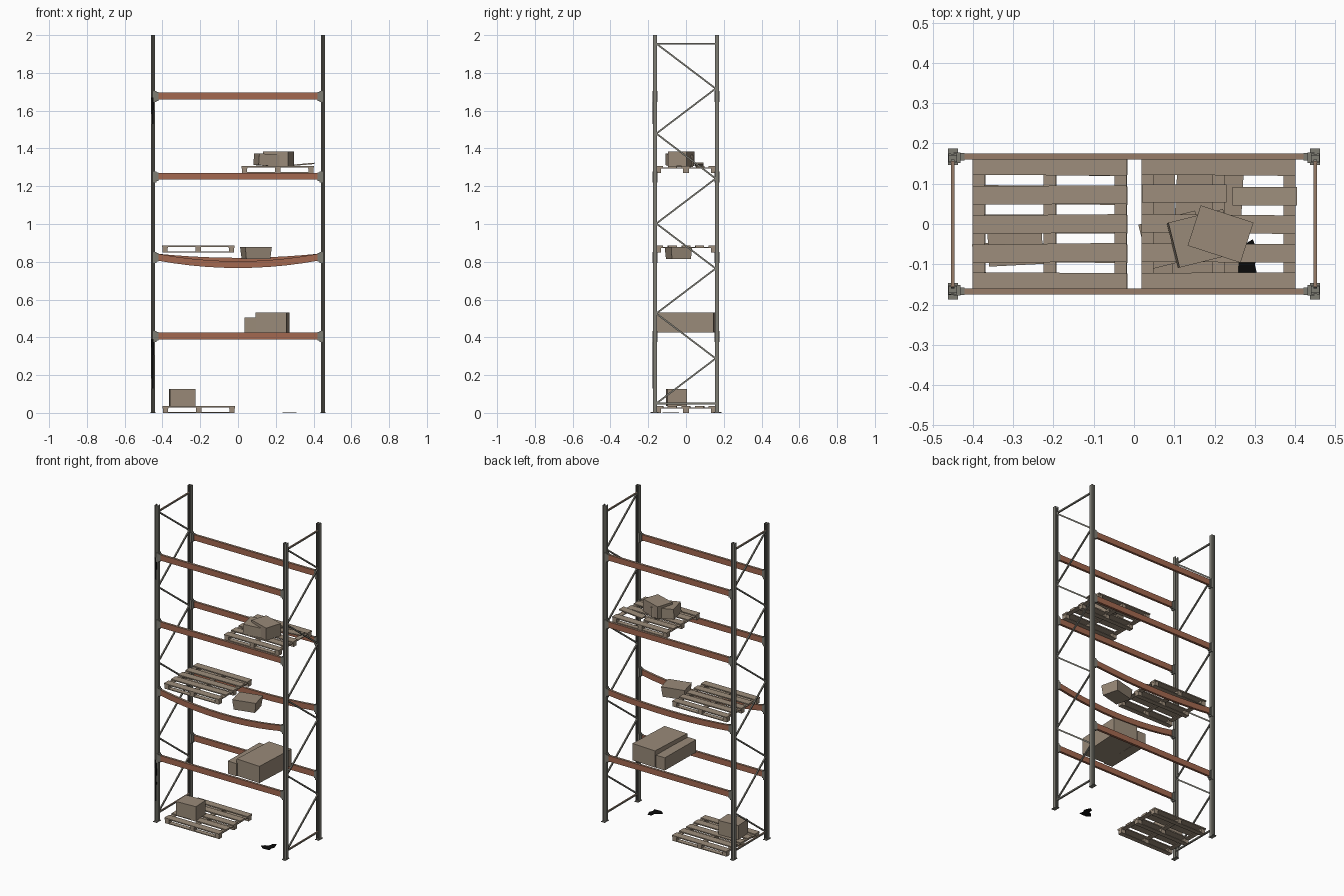
import bpy, bmesh, math, random
from mathutils import Matrix, Vector

random.seed(4)
if "Cube" in bpy.data.objects:
    bpy.data.objects.remove(bpy.data.objects["Cube"], do_unlink=True)


def material(name, r, g, b):
    m = bpy.data.materials.new(name)
    m.use_nodes = True
    m.diffuse_color = (r, g, b, 1)
    m.node_tree.nodes["Principled BSDF"].inputs["Base Color"].default_value = (r, g, b, 1)
    return m


STEEL = material("grey steel", 0.21, 0.205, 0.175)
ORANGE = material("faded orange paint", 0.37, 0.14, 0.08)
DUSTY = material("dusty orange paint", 0.31, 0.2, 0.14)
WOOD = material("pallet wood", 0.34, 0.27, 0.2)
CARD = material("cardboard", 0.32, 0.255, 0.19)
BLACK = material("black", 0.003, 0.003, 0.003)


def finish(name, bm, *mats):
    bmesh.ops.recalc_face_normals(bm, faces=bm.faces)
    me = bpy.data.meshes.new(name)
    bm.to_mesh(me)
    bm.free()
    for m in mats:
        me.materials.append(m)
    ob = bpy.data.objects.new(name, me)
    bpy.context.collection.objects.link(ob)
    return ob


def add_box(bm, centre, size, turn=0, tilt=0, flare=1):
    """Box with a turn about z, a tilt about y and an optional wider top."""
    mat = (Matrix.Translation(centre) @ Matrix.Rotation(math.radians(turn), 4, 'Z')
           @ Matrix.Rotation(math.radians(tilt), 4, 'Y'))
    verts = bmesh.ops.create_cube(bm, size=1)["verts"]
    for v in verts:
        k = flare if v.co.z < 0 else 1
        v.co = mat @ Vector((v.co.x * size[0] * k, v.co.y * size[1] * k, v.co.z * size[2]))


def add_prism(bm, outline, z, height):
    base = bm.faces.new([bm.verts.new((x, y, z)) for x, y in outline])
    top = bmesh.ops.extrude_face_region(bm, geom=[base])["geom"]
    bmesh.ops.translate(bm, vec=(0, 0, height),
                        verts=[g for g in top if isinstance(g, bmesh.types.BMVert)])


def dust_tops(bm):
    bm.normal_update()
    for f in bm.faces:
        if f.normal.z > 0.7:
            f.material_index = 1


POST_X, POST_Y = 0.45, 0.164
LEVELS = {0.407: (0, 0), 0.825: (0.04, 0.022), 1.253: (0, 0), 1.677: (0, 0)}

# Upright posts: open channels with a shallow groove in the outer face
half = [(0.003, 0.0085), (0.005, 0.011), (0.011, 0.011), (0.011, -0.011),
        (0.005, -0.011), (0.005, -0.009), (0.009, -0.009), (0.009, 0.0065)]
channel = half + [(-x, y) for x, y in reversed(half)]
SIDES = [("left", 1), ("right", -1)]
ENDS = [("front", -1), ("back", 1)]
for side, sx in SIDES:
    for end, sy in ENDS:
        bm = bmesh.new()
        add_prism(bm, [(sx * POST_X + x, sy * (POST_Y + y)) for x, y in channel], 0, 2)
        finish(f"{end}_{side}_post", bm, STEEL)
        bm = bmesh.new()
        add_box(bm, (sx * 0.45, sy * 0.167, 0.002), (0.025, 0.041, 0.004))
        finish(f"{end}_{side}_foot_plate", bm, STEEL)

# Zigzag bracing between the posts of each frame
for side, sx in SIDES:
    bm = bmesh.new()
    for z in (0.05, 1.955):
        add_box(bm, (sx * POST_X, 0, z), (0.009, 0.312, 0.009))
    dust_tops(bm)
    finish(f"{side}_horizontal_braces", bm, STEEL, DUSTY)
    bm = bmesh.new()
    step = (1.955 - 0.05) / 8
    for i in range(8):
        s = 1 if i % 2 else -1
        a = Vector((sx * POST_X, s * 0.157, 0.05 + i * step))
        b = Vector((sx * POST_X, -s * 0.157, 0.05 + (i + 1) * step))
        d = b - a
        verts = bmesh.ops.create_cube(bm, size=1)["verts"]
        rot = Matrix.Rotation(math.atan2(-d.y, d.z), 4, 'X')
        for v in verts:
            v.co = (a + b) / 2 + rot @ Vector((v.co.x * 0.008, v.co.y * 0.009, v.co.z * d.length))
    finish(f"{side}_diagonal_braces", bm, STEEL)

# Load beams, two of them sagging, with their end connectors
for level, (z, sags) in enumerate(LEVELS.items(), 1):
    for (end, sy), sag in zip(ENDS, sags):
        bm = bmesh.new()
        count = 10 if sag else 1
        previous = None
        for i in range(count + 1):
            t = 2 * i / count - 1
            zc = z - sag * (1 - t * t)
            ring = [bm.verts.new((t * 0.43, sy * (0.167 + y), zc + h))
                    for y, h in ((-0.007, -0.018), (0.008, -0.018), (0.008, 0.018), (-0.007, 0.018))]
            if previous:
                for k in range(4):
                    n = (k + 1) % 4
                    bm.faces.new((previous[k], previous[n], ring[n], ring[k]))
            else:
                bm.faces.new(ring)
            previous = ring
        bm.faces.new(previous)
        bmesh.ops.recalc_face_normals(bm, faces=bm.faces)
        dust_tops(bm)
        finish(f"{end}_beam_{level}", bm, ORANGE, DUSTY)
        bm = bmesh.new()
        for sx in (-1, 1):
            add_box(bm, (sx * 0.435, sy * 0.165, z - 0.003), (0.008, 0.026, 0.058))
            add_box(bm, (sx * 0.427, sy * 0.167, z - 0.002), (0.013, 0.019, 0.045))
            add_box(bm, (sx * 0.442, sy * 0.1765, z - 0.003), (0.012, 0.003, 0.058))
        finish(f"{end}_beam_connectors_{level}", bm, STEEL)


# Pallets: five top boards, cross boards, nine blocks and three runners
def pallet(name, cx, z, cy=0, broken=False):
    bm = bmesh.new()
    for i in range(-2, 3):
        turn = random.uniform(-0.8, 0.8)
        y = cy + i * 0.072
        if broken and i == 1:
            add_box(bm, (cx - 0.085, y + 0.004, z + 0.032), (0.21, 0.045, 0.007))
            add_box(bm, (cx + 0.115, y - 0.003, z + 0.043), (0.16, 0.045, 0.007), 0, -5)
        else:
            add_box(bm, (cx, y, z + 0.032), (0.383, 0.046, 0.007), turn)
    for i in (-1, 0, 1):
        add_box(bm, (cx + i * 0.176, cy, z + 0.026), (0.03, 0.325, 0.005))
        add_box(bm, (cx, cy + i * 0.147, z + 0.0025), (0.38, 0.03, 0.005))
        for j in (-1, 0, 1):
            add_box(bm, (cx + i * 0.176, cy + j * 0.147, z + 0.0145), (0.028, 0.03, 0.02))
    finish(name, bm, WOOD)


pallet("floor_pallet", -0.208, 0)
pallet("middle_pallet", -0.21, 0.85)
pallet("upper_pallet", 0.21, 1.271, 0, True)


# Cardboard boxes
def carton(name, centre, size, turn=0, tilt=0, flare=1):
    bm = bmesh.new()
    add_box(bm, centre, size, turn, tilt, flare)
    finish(name, bm, CARD)


carton("floor_carton", (-0.295, -0.05, 0.081), (0.135, 0.105, 0.089), 3)
carton("long_tall_carton", (0.183, 0, 0.478), (0.165, 0.30, 0.106), -3)
carton("long_low_carton", (0.069, 0, 0.465), (0.062, 0.306, 0.08), -1)
carton("hanging_carton", (0.095, -0.04, 0.847), (0.145, 0.115, 0.064), 14, 0, 0.9)
carton("upper_low_carton", (0.165, -0.036, 1.338), (0.14, 0.115, 0.062), 14, 4)
carton("upper_tall_carton", (0.215, -0.025, 1.346), (0.138, 0.105, 0.078), -18)

# Torn black sheet on the floor
bm = bmesh.new()
sheet = [(0.235, -0.105), (0.26, -0.125), (0.305, -0.122), (0.3, -0.1), (0.31, -0.075),
         (0.295, -0.038), (0.275, -0.05), (0.27, -0.08), (0.25, -0.085)]
add_prism(bm, sheet, 0.001, 0.003)
finish("floor_scrap", bm, BLACK)

# Ragged black strips on the front right post
for label, low, high in (("lower", 0.13, 0.39), ("upper", 1.53, 1.67)):
    bm = bmesh.new()
    n = 7
    rows = []
    for i in range(n + 1):
        w = 0.003 + 0.005 * i / n + random.uniform(-0.001, 0.001)
        z = low + (high - low) * i / n
        rows.append([bm.verts.new((-0.452 + s * w, -0.1765, z)) for s in (-1, 1)])
    for a, b in zip(rows, rows[1:]):
        bm.faces.new((a[0], a[1], b[1], b[0]))
    ob = finish(f"{label}_post_strip", bm, BLACK)
    ob.modifiers.new("thickness", 'SOLIDIFY').thickness = 0.002
